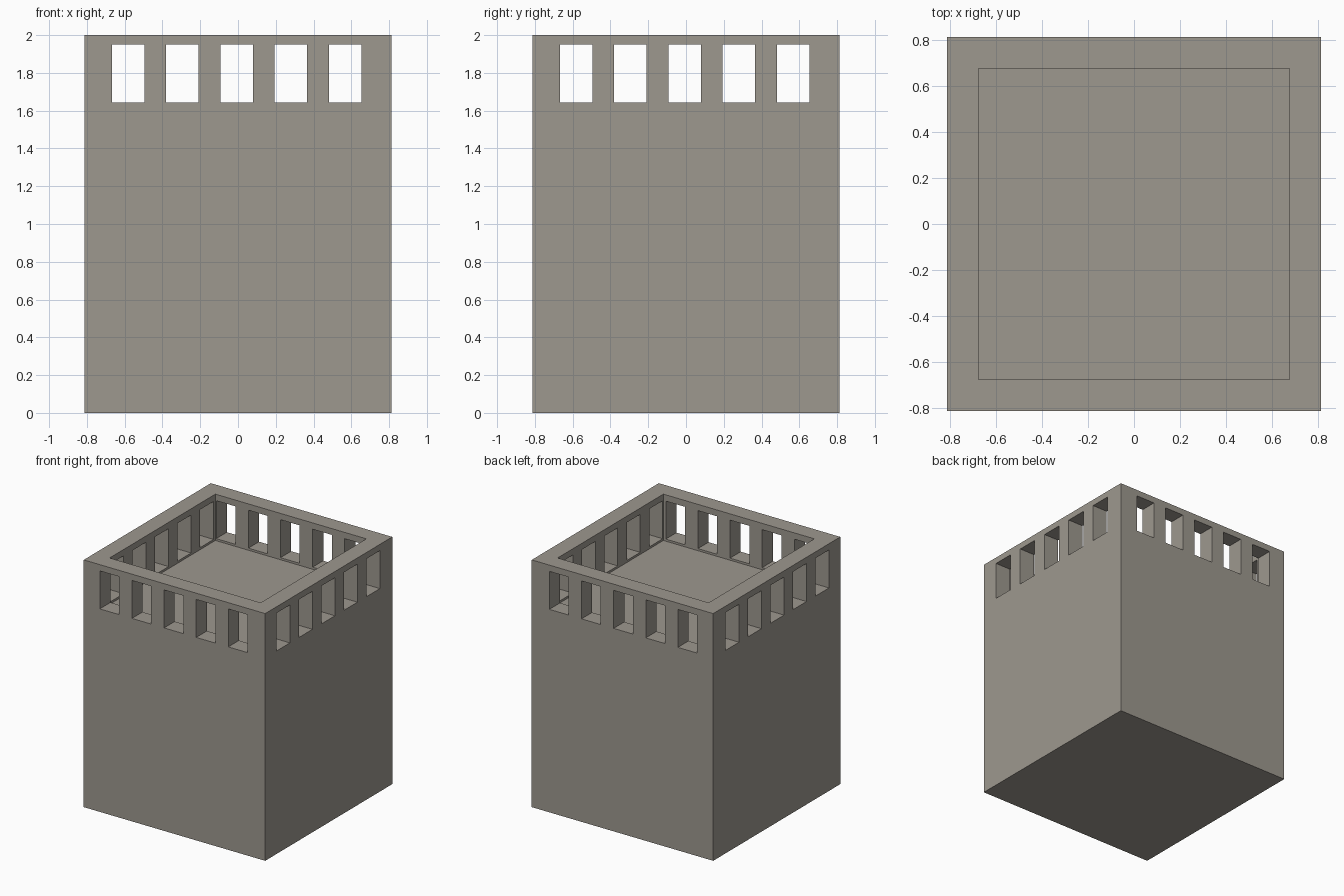
import bpy, bmesh
from mathutils import Matrix, Vector

if "Cube" in bpy.data.objects:
    bpy.data.objects.remove(bpy.data.objects["Cube"])

HALF, INNER, TOP, FLOOR = 0.812, 0.676, 2.0, 1.625
SILL, LINTEL, WIDTH, PITCH = 1.642, 1.949, 0.172, 0.2875

stone = bpy.data.materials.new("warm grey stone")
stone.diffuse_color = (0.34, 0.315, 0.275, 1)
stone.use_nodes = True
stone.node_tree.nodes["Principled BSDF"].inputs["Base Color"].default_value = stone.diffuse_color


def boxes(name, spans):
    """One object made of boxes given as (low corner, high corner)."""
    bm = bmesh.new()
    for lo, hi in spans:
        lo, hi = Vector(lo), Vector(hi)
        m = Matrix.Translation((lo + hi) / 2) @ Matrix.Diagonal((*(hi - lo), 1))
        bmesh.ops.create_cube(bm, size=1, matrix=m)
    me = bpy.data.meshes.new(name)
    bm.to_mesh(me)
    bm.free()
    me.materials.append(stone)
    ob = bpy.data.objects.new(name, me)
    bpy.context.collection.objects.link(ob)
    return ob


# Solid tower body
tower = boxes("tower", [((-HALF, -HALF, 0), (HALF, HALF, TOP))])

# Roof well, and rows of openings running through opposite parapet walls
centres = [-0.007 + PITCH * i for i in range(-2, 3)]
w = WIDTH / 2
cutters = [
    boxes("roof_well_cutter", [((-INNER, -INNER, FLOOR), (INNER, INNER, 2.2))]),
    boxes("front_back_openings_cutter",
          [((c - w, -1, SILL), (c + w, 1, LINTEL)) for c in centres]),
    boxes("side_openings_cutter",
          [((-1, c - w, SILL), (1, c + w, LINTEL)) for c in centres]),
]
for cutter in cutters:
    cutter.hide_render = True
    mod = tower.modifiers.new(cutter.name, 'BOOLEAN')
    mod.operation = 'DIFFERENCE'
    mod.solver = 'EXACT'
    mod.object = cutter

# Bake the cuts and remove the cutters
bpy.context.view_layer.update()
deps = bpy.context.evaluated_depsgraph_get()
result = bpy.data.meshes.new_from_object(tower.evaluated_get(deps))
tower.modifiers.clear()
tower.data = result
result.materials.clear()
result.materials.append(stone)
for p in result.polygons:
    p.material_index = 0
for cutter in cutters:
    bpy.data.objects.remove(cutter)
